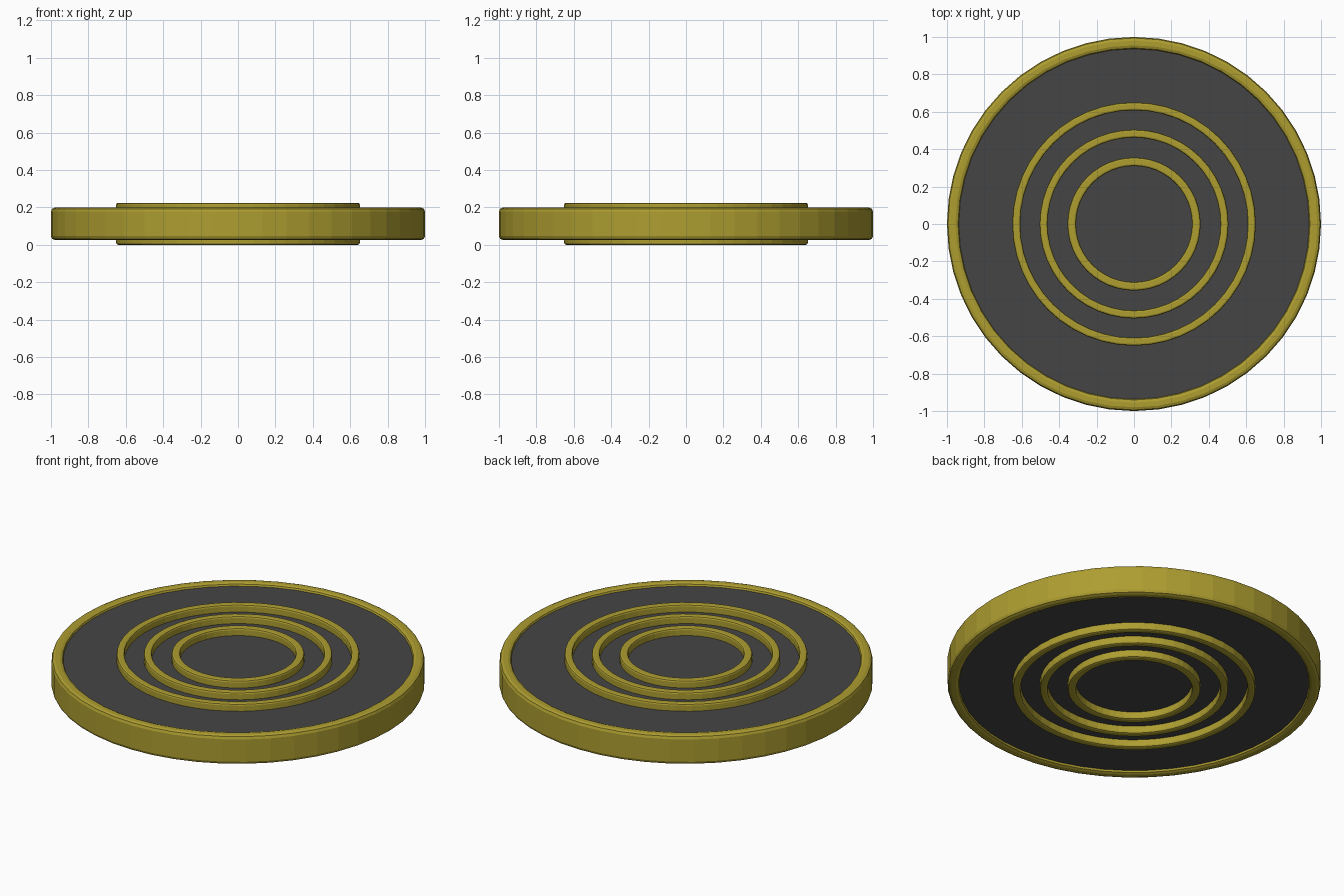
import bpy, bmesh, math

if "Cube" in bpy.data.objects:
    bpy.data.objects.remove(bpy.data.objects["Cube"])

SEG = 48
MID = 0.1125  # mid height; the model is mirrored about it


def material(name, rgb):
    m = bpy.data.materials.new(name)
    m.diffuse_color = (*rgb, 1)
    m.use_nodes = True
    m.node_tree.nodes["Principled BSDF"].inputs["Base Color"].default_value = m.diffuse_color
    return m


gold = material("brass_yellow", (0.42, 0.34, 0.03))
dark = material("charcoal", (0.06, 0.06, 0.06))


def lathe(name, profile, mat, closed=True):
    """Spin a list of (radius, z) points, ordered counter-clockwise, about z."""
    bm = bmesh.new()
    rings = []
    for r, z in profile:
        rings.append([bm.verts.new((r * math.cos(2 * math.pi * i / SEG),
                                    r * math.sin(2 * math.pi * i / SEG), z))
                      for i in range(SEG)])
    n = len(rings)
    for k in range(n if closed else n - 1):
        a, b = rings[k], rings[(k + 1) % n]
        for i in range(SEG):
            j = (i + 1) % SEG
            bm.faces.new((a[i], a[j], b[j], b[i]))
    if not closed:
        bm.faces.new(rings[0][::-1])
        bm.faces.new(rings[-1])
    bmesh.ops.recalc_face_normals(bm, faces=bm.faces)
    me = bpy.data.meshes.new(name)
    bm.to_mesh(me)
    bm.free()
    me.materials.append(mat)
    ob = bpy.data.objects.new(name, me)
    bpy.context.collection.objects.link(ob)
    return ob


def band(name, r0, r1, half, bev):
    """Ring with softened corners, symmetric about the mid height."""
    pts = []
    for cx, cz, start in ((r1 - bev, half - bev, 0), (r0 + bev, half - bev, 90),
                          (r0 + bev, bev - half, 180), (r1 - bev, bev - half, 270)):
        for step in (0, 45, 90):
            t = math.radians(start + step)
            pts.append((cx + bev * math.cos(t), MID + cz + bev * math.sin(t)))
    return lathe(name, pts, gold)


# Dark plate, slightly recessed inside the rim
lathe("plate", [(0.96, MID - 0.07), (0.96, MID + 0.07)], dark, closed=False)

# Outer rim
band("outer_rim", 0.935, 1.0, 0.086, 0.02)

# Three raised rings, standing proud of both faces
for name, r0, r1 in (("inner_ring", 0.31, 0.356),
                     ("middle_ring", 0.462, 0.505),
                     ("large_ring", 0.608, 0.651)):
    band(name, r0, r1, 0.1125, 0.01)
